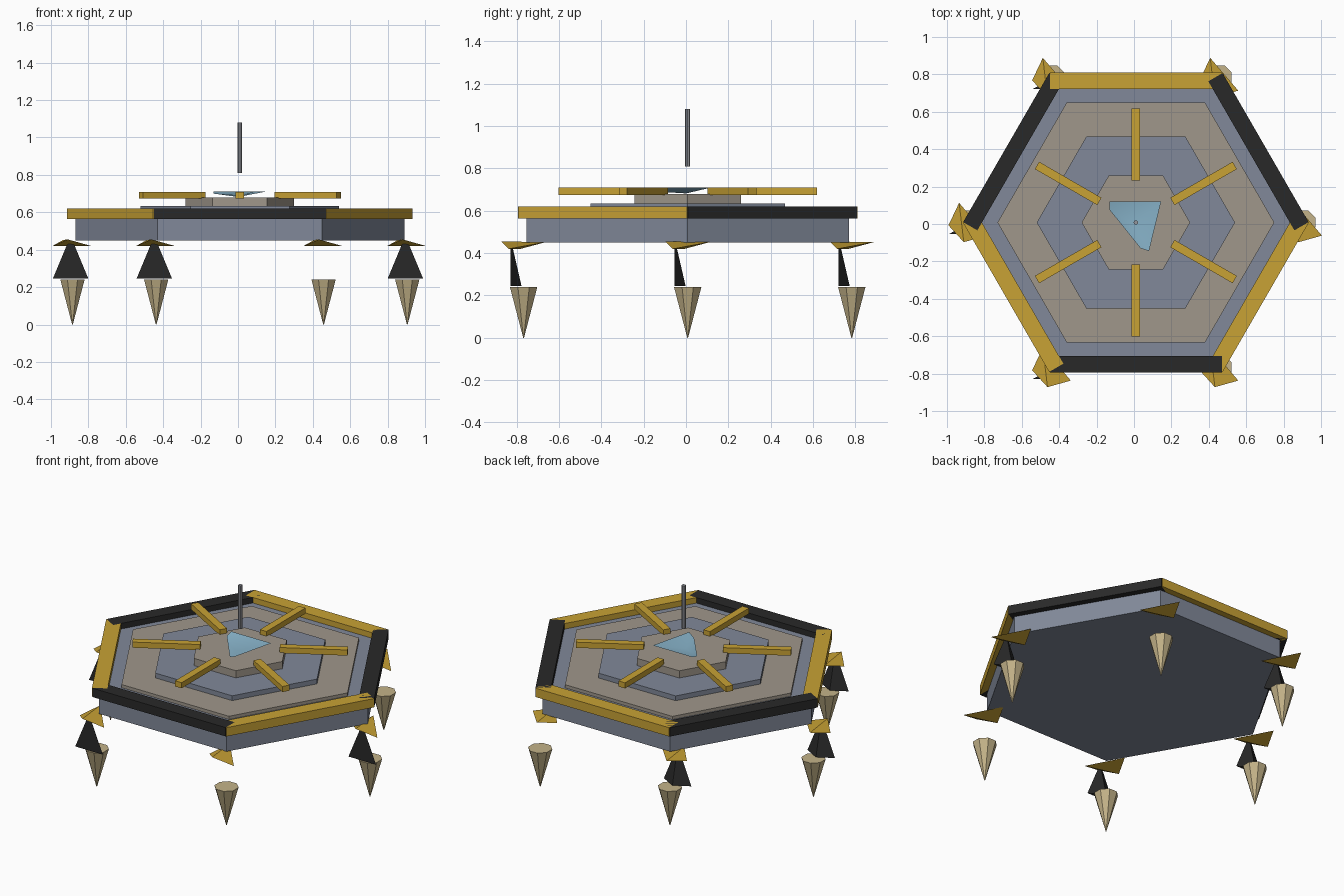
import bpy, bmesh, math
from mathutils import Matrix, Vector

if "Cube" in bpy.data.objects:
    bpy.data.objects.remove(bpy.data.objects["Cube"])

CX, CY = 0.01, 0.008      # centre of the platform
R = 0.88                  # platform corner radius


def mat(name, r, g, b):
    m = bpy.data.materials.new(name)
    m.diffuse_color = (r, g, b, 1)
    m.use_nodes = True
    m.node_tree.nodes["Principled BSDF"].inputs["Base Color"].default_value = m.diffuse_color
    return m


YELLOW = mat("yellow paint", 0.58, 0.36, 0.035)
BLACK = mat("black paint", 0.022, 0.022, 0.022)
STEEL = mat("blue grey steel", 0.22, 0.25, 0.32)
DECK = mat("warm grey deck", 0.35, 0.31, 0.26)
TAN = mat("tan foot", 0.55, 0.45, 0.25)
BLUE = mat("pale blue", 0.25, 0.46, 0.60)
GREY = mat("mast grey", 0.30, 0.31, 0.34)


def finish(bm, name, material):
    bmesh.ops.recalc_face_normals(bm, faces=bm.faces)
    me = bpy.data.meshes.new(name)
    bm.to_mesh(me)
    bm.free()
    me.materials.append(material)
    ob = bpy.data.objects.new(name, me)
    bpy.context.collection.objects.link(ob)
    return ob


def prism(name, x, y, z0, z1, r0, r1, sides, material, turn=0.0):
    """Upright prism or cone, r0 at the bottom and r1 at the top."""
    bm = bmesh.new()
    bmesh.ops.create_cone(bm, cap_ends=True, segments=sides, radius1=r0, radius2=r1,
                          depth=z1 - z0, matrix=Matrix.Translation((x, y, (z0 + z1) / 2))
                          @ Matrix.Rotation(turn, 4, 'Z'))
    return finish(bm, name, material)


def bar(name, angle, dist, size, z, material):
    """Box placed at a distance from the centre along an angle."""
    bm = bmesh.new()
    m = (Matrix.Translation((CX, CY, z)) @ Matrix.Rotation(angle, 4, 'Z')
         @ Matrix.Translation((dist, 0, 0)) @ Matrix.Diagonal((*size, 1)))
    bmesh.ops.create_cube(bm, size=1, matrix=m)
    return finish(bm, name, material)


def hull(name, pts, offset, material):
    """Convex shard around a few points."""
    bm = bmesh.new()
    for p in pts:
        bm.verts.new(Vector(p) + Vector(offset))
    bmesh.ops.convex_hull(bm, input=bm.verts)
    return finish(bm, name, material)


# stepped hexagonal platform (corners on the x axis)
HEX = math.radians(30)
for name, r, z0, z1, m in (("platform_base", R, 0.45, 0.585, STEEL),
                           ("outer_deck", 0.74, 0.58, 0.605, DECK),
                           ("middle_deck", 0.53, 0.60, 0.635, STEEL),
                           ("inner_deck", 0.29, 0.63, 0.68, DECK)):
    ob = prism(name, CX, CY, z0, z1, r, r, 6, m)
    # put a corner exactly on the +x axis
    v = ob.data.vertices[0].co
    a = math.atan2(v.y - CY, v.x - CX)
    c = Matrix.Translation((CX, CY, 0))
    ob.data.transform(c @ Matrix.Rotation(-a, 4, 'Z') @ c.inverted())

# edge beams in alternating colours, and spoke markers
for i in range(6):
    a = math.radians(30 + 60 * i)
    bar(f"edge_beam_{i + 1}", a, 0.757, (0.088, 0.92, 0.055), 0.592,
        YELLOW if i % 2 else BLACK)
    bar(f"spoke_marker_{i + 1}", a, 0.418, (0.385, 0.045, 0.035), 0.692, YELLOW)

# corner legs: foot spike, strut and bracket, all set the same way round
STRUT = [(-0.105, -0.062, 0.245), (0.085, -0.062, 0.245), (-0.01, -0.01, 0.245),
         (-0.03, -0.062, 0.425), (0.01, -0.062, 0.425), (-0.01, -0.055, 0.44)]
BRACKET = [(-0.107, -0.015, 0.42), (0.1, -0.07, 0.42),
           (-0.05, 0.105, 0.452), (-0.025, -0.105, 0.455)]
for i in range(6):
    a = math.radians(60 * i)
    x, y = CX + 0.895 * math.cos(a), CY + 0.895 * math.sin(a)
    prism(f"foot_spike_{i + 1}", x, y, 0.0, 0.24, 0.002, 0.07, 8, TAN, math.radians(22.5))
    hull(f"bracket_{i + 1}", BRACKET, (x, y, 0), YELLOW)
    if i not in (1, 5):
        hull(f"strut_{i + 1}", STRUT, (x, y, 0), BLACK)

# faceted open dish in the middle
bm = bmesh.new()
rim = [bm.verts.new(p) for p in ((-0.13, 0.12, 0.71), (-0.13, 0.075, 0.70), (0.035, -0.13, 0.69),
                                 (0.08, -0.145, 0.71), (0.145, 0.12, 0.71))]
low = bm.verts.new((0.0, 0.0, 0.682))
for i in range(5):
    bm.faces.new((low, rim[i], rim[(i + 1) % 5]))
dish = finish(bm, "dish", BLUE)
if dish.data.polygons[0].normal.z < 0:
    dish.data.flip_normals()
for p in dish.data.polygons:
    p.use_smooth = True

# floating mast
mast = prism("mast", CX, CY, 0.81, 1.08, 0.012, 0.012, 8, GREY)
